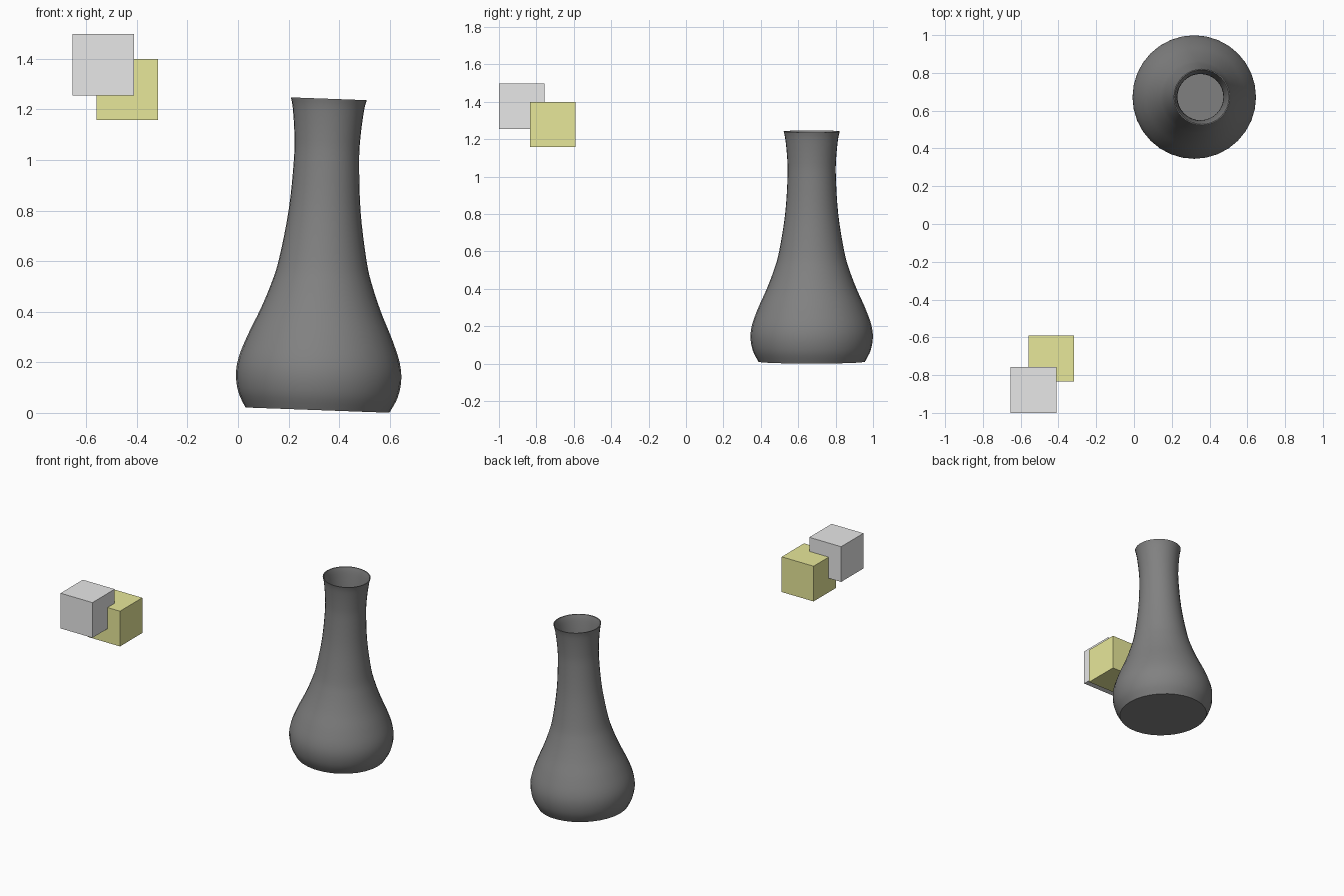
import bpy
import bmesh
import math
from mathutils import Matrix

if "Cube" in bpy.data.objects:
    bpy.data.objects.remove(bpy.data.objects["Cube"])


def material(name, rgb):
    mat = bpy.data.materials.new(name)
    mat.use_nodes = True
    mat.diffuse_color = (*rgb, 1)
    mat.node_tree.nodes["Principled BSDF"].inputs["Base Color"].default_value = (*rgb, 1)
    return mat


def add_object(name, bm, mat):
    bmesh.ops.recalc_face_normals(bm, faces=bm.faces)
    mesh = bpy.data.meshes.new(name)
    bm.to_mesh(mesh)
    bm.free()
    mesh.materials.append(mat)
    obj = bpy.data.objects.new(name, mesh)
    bpy.context.collection.objects.link(obj)
    return obj


def add_cube(name, center, mat, size=0.243):
    bm = bmesh.new()
    bmesh.ops.create_cube(bm, size=size, matrix=Matrix.Translation(center))
    return add_object(name, bm, mat)


def smooth_profile(points, steps=4):
    """Pass a Catmull-Rom curve through the (radius, height) points."""
    padded = [points[0]] + points + [points[-1]]
    result = []
    for a, b, c, d in zip(padded, padded[1:], padded[2:], padded[3:]):
        for i in range(steps):
            t = i / steps
            result.append(tuple(
                0.5 * (2 * q + (r - p) * t + (2 * p - 5 * q + 4 * r - s) * t ** 2
                       + (3 * q - p - 3 * r + s) * t ** 3)
                for p, q, r, s in zip(a, b, c, d)))
    return result + [points[-1]]


def add_vase(name, profile, wall, segments, mat):
    """Lathe a closed outer skin and an inner skin joined at the rim."""
    inner = [(r - wall, max(z, wall)) for r, z in reversed(profile)]
    bm = bmesh.new()
    rings = []
    for r, z in profile + inner:
        rings.append([bm.verts.new((r * math.cos(a), r * math.sin(a), z))
                      for a in (math.tau * i / segments for i in range(segments))])
    for low, high in zip(rings, rings[1:]):
        for i in range(segments):
            j = (i + 1) % segments
            bm.faces.new((low[i], low[j], high[j], high[i]))
    bm.faces.new(rings[0])
    bm.faces.new(rings[-1])
    return add_object(name, bm, mat)


dark_gray = material("dark gray", (0.22, 0.22, 0.22))
light_gray = material("light gray", (0.8, 0.8, 0.8))
olive_yellow = material("olive yellow", (0.8, 0.8, 0.32))

# Slightly leaning hollow vase
outline = smooth_profile([
    (0.285, 0), (0.315, 0.06), (0.327, 0.13), (0.318, 0.2), (0.285, 0.29),
    (0.24, 0.39), (0.202, 0.49), (0.174, 0.59), (0.142, 0.79),
    (0.129, 0.99), (0.131, 1.09), (0.141, 1.19), (0.15, 1.232)])
vase = add_vase("vase", outline, 0.006, 32, dark_gray)
vase.location = (0.314, 0.672, 0.011)
vase.rotation_euler.y = math.radians(2.1)
bpy.context.view_layer.objects.active = vase
vase.select_set(True)
bpy.ops.object.shade_smooth_by_angle(angle=math.radians(35))

# Two overlapping floating cubes
add_cube("gray_cube", (-0.533, -0.878, 1.376), light_gray)
add_cube("yellow_cube", (-0.438, -0.713, 1.279), olive_yellow)
